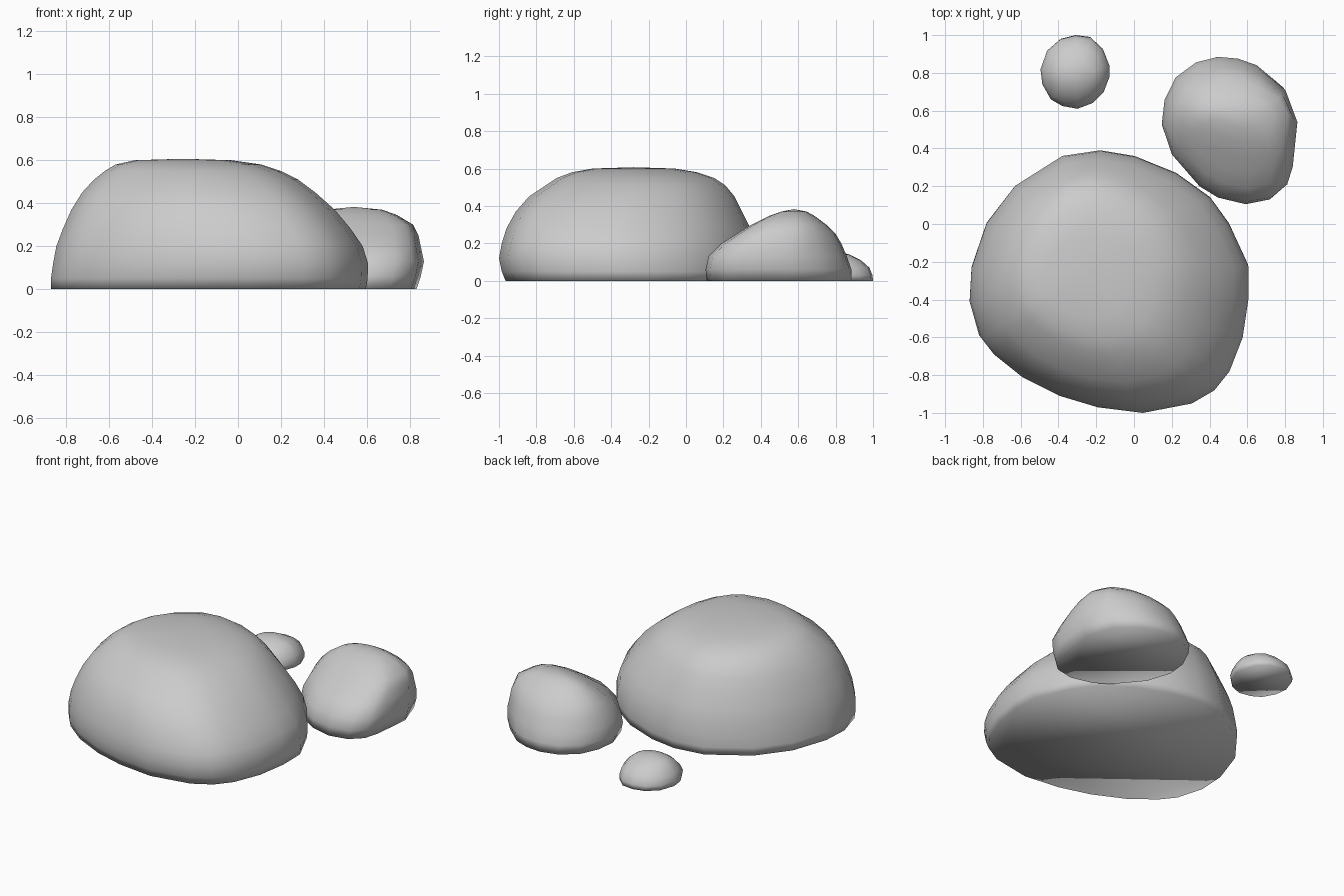
import bpy, bmesh


def stone(name, outline, rings, top):
    """Loft a ground outline through rings of (z, xmin, xmax, ymin, ymax)."""
    xs, ys = [p[0] for p in outline], [p[1] for p in outline]
    x0, y0 = min(xs), min(ys)
    w, d = max(xs) - x0, max(ys) - y0
    bm = bmesh.new()
    loops = []
    for z, xa, xb, ya, yb in rings:
        loops.append([bm.verts.new((xa + (x - x0) / w * (xb - xa),
                                    ya + (y - y0) / d * (yb - ya), z))
                      for x, y in outline])
    n = len(outline)
    for a, b in zip(loops, loops[1:]):
        for i in range(n):
            j = (i + 1) % n
            bm.faces.new((a[i], a[j], b[j], b[i]))
    # rounded crown and flat underside
    z, xa, xb, ya, yb = rings[-1]
    apex = bm.verts.new(((xa + xb) / 2, (ya + yb) / 2, top))
    for i in range(n):
        bm.faces.new((loops[-1][i], loops[-1][(i + 1) % n], apex))
    bm.faces.new(loops[0][::-1])
    bmesh.ops.recalc_face_normals(bm, faces=bm.faces[:])
    for f in bm.faces:
        f.smooth = True
    me = bpy.data.meshes.new(name)
    bm.to_mesh(me)
    bm.free()
    bpy.context.collection.objects.link(bpy.data.objects.new(name, me))


# large boulder
stone("large_boulder",
      [(.6, -.4), (.6, -.22), (.5, 0), (.4, .14), (.22, .27), (0, .36),
       (-.18, .39), (-.38, .36), (-.63, .2), (-.78, 0), (-.86, -.24),
       (-.87, -.42), (-.82, -.6), (-.75, -.69), (-.6, -.81), (-.4, -.91),
       (-.2, -.97), (.04, -1), (.3, -.95), (.42, -.88), (.5, -.78), (.57, -.6)],
      [(0, -.87, .595, -.965, .385), (.05, -.87, .603, -.985, .39),
       (.12, -.86, .605, -1, .385), (.2, -.845, .58, -.985, .37),
       (.28, -.815, .525, -.96, .345), (.37, -.775, .45, -.91, .3),
       (.45, -.725, .36, -.84, .26), (.51, -.67, .28, -.75, .21),
       (.55, -.62, .2, -.69, .15), (.58, -.57, .11, -.61, .06),
       (.6, -.48, -.03, -.5, -.06)], .607)

# medium stone
stone("medium_stone",
      [(.865, .55), (.8, .73), (.66, .845), (.56, .88), (.45, .89), (.33, .86),
       (.22, .78), (.16, .66), (.145, .53), (.2, .37), (.35, .2), (.45, .14),
       (.6, .105), (.73, .13), (.81, .2), (.84, .3)],
      [(0, .16, .83, .11, .885), (.06, .147, .85, .105, .885),
       (.13, .16, .865, .12, .86), (.2, .19, .85, .19, .83),
       (.25, .22, .84, .27, .8), (.3, .27, .815, .35, .75),
       (.345, .34, .74, .44, .69), (.37, .41, .67, .51, .645)], .383)

# small pebble
stone("small_pebble",
      [(-.13, .78), (-.13, .84), (-.165, .93), (-.23, .99), (-.31, 1),
       (-.39, .98), (-.46, .92), (-.495, .82), (-.485, .74), (-.44, .66),
       (-.38, .625), (-.3, .61), (-.22, .64), (-.16, .7)],
      [(0, -.49, -.135, .615, 1), (.03, -.495, -.13, .61, .997),
       (.07, -.48, -.14, .63, .98), (.11, -.45, -.17, .67, .935),
       (.14, -.41, -.21, .72, .875)], .16)
